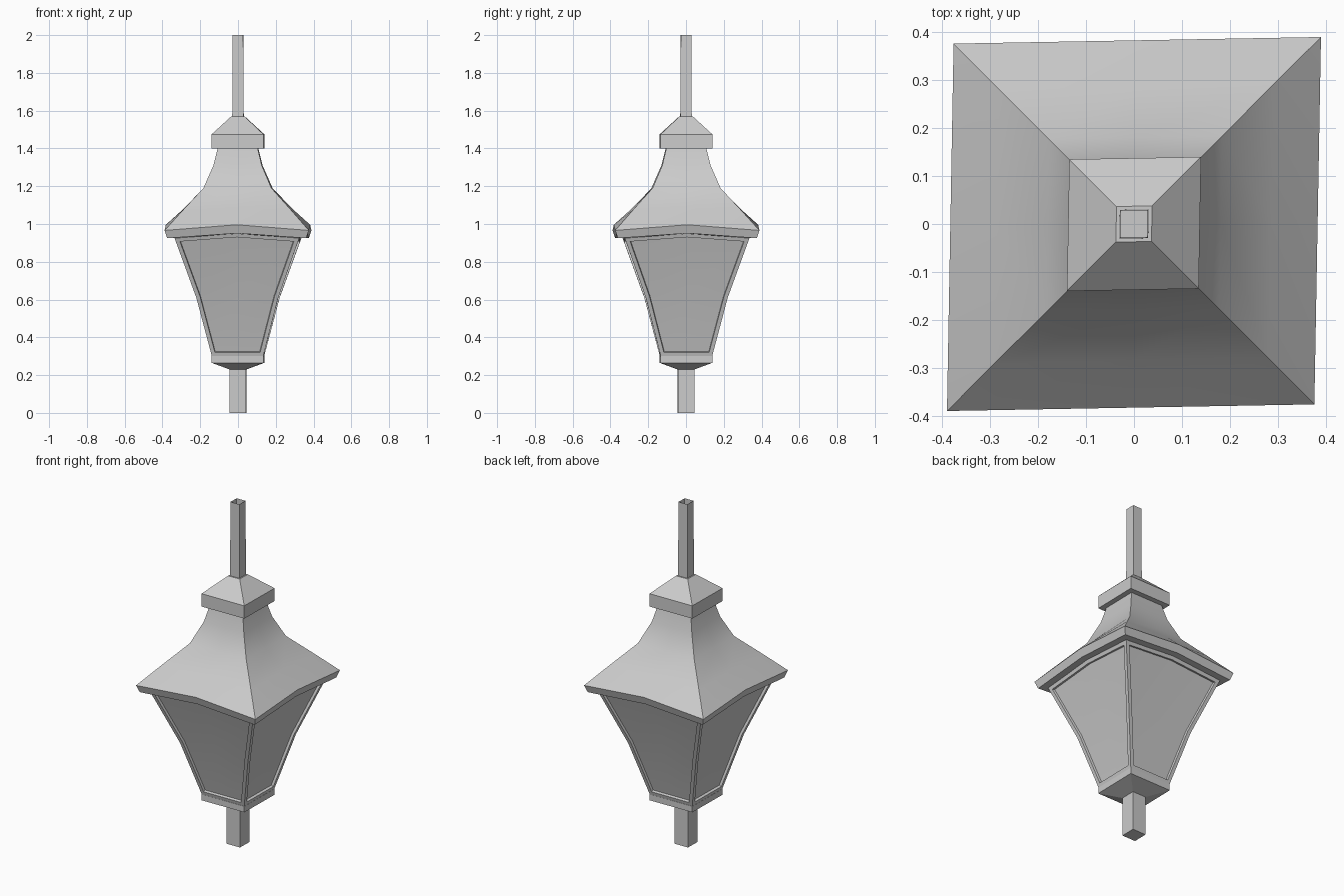
import bpy, bmesh, math

if "Cube" in bpy.data.objects:
    bpy.data.objects.remove(bpy.data.objects["Cube"])

SHEAR = 0.018  # slight skew of the square plan


def square_ring(bm, half, z, lift, mids):
    """Square ring of corners, optionally with raised side midpoints."""
    pts = []
    corners = [(-1, -1), (1, -1), (1, 1), (-1, 1)]
    for i, (x, y) in enumerate(corners):
        nx, ny = corners[(i + 1) % 4]
        pts.append((x * half, y * half, z))
        if mids:
            pts.append(((x + nx) / 2 * half, (y + ny) / 2 * half, z + lift))
    return [bm.verts.new((x + SHEAR * y, y + SHEAR * x, h)) for x, y, h in pts]


def loft(name, profile, mids=False, bottom=False, top=False, smooth=False, panels=False):
    """Skin square rings given as (half width, z, midpoint lift)."""
    bm = bmesh.new()
    rings = [square_ring(bm, p[0], p[1], p[2] if len(p) > 2 else 0, mids) for p in profile]
    n = len(rings[0])
    sides = [[] for _ in range(4)]
    for a, b in zip(rings, rings[1:]):
        for i in range(n):
            j = (i + 1) % n
            f = bm.faces.new((a[i], a[j], b[j], b[i]))
            sides[i * 4 // n].append(f)
    if bottom:
        bm.faces.new(rings[0][::-1])
    if top:
        bm.faces.new(rings[-1])
    bm.normal_update()
    if panels:
        # frame border, then recessed pane on each side
        for region in sides:
            bmesh.ops.inset_region(bm, faces=region, thickness=0.021,
                                   use_boundary=True, use_even_offset=True)
            bm.normal_update()
            bmesh.ops.inset_region(bm, faces=region, thickness=0.002, depth=-0.014,
                                   use_boundary=True, use_even_offset=True)
            bm.normal_update()
    me = bpy.data.meshes.new(name)
    bm.to_mesh(me)
    bm.free()
    ob = bpy.data.objects.new(name, me)
    bpy.context.collection.objects.link(ob)
    if smooth:
        bpy.ops.object.select_all(action='DESELECT')
        ob.select_set(True)
        bpy.context.view_layer.objects.active = ob
        bpy.ops.object.shade_smooth_by_angle(angle=math.radians(32))
    return ob


# Posts: closed stub below, open tube above
loft("lower_post", [(0.044, 0), (0.044, 0.235)], bottom=True)
loft("upper_post", [(0.030, 1.565), (0.028, 2.0)])

# Flared base under the glass
loft("lantern_base", [(0.044, 0.23), (0.137, 0.265), (0.137, 0.30), (0.125, 0.30)])

# Tapered body with framed, recessed panes
loft("glass_body", [(0.136, 0.30), (0.217, 0.61), (0.33, 0.925, 0.025)],
     mids=True, smooth=True, panels=True)

# Concave roof with arched eaves and a flat soffit
loft("roof", [(0.30, 0.925, 0.026), (0.368, 0.925, 0.026), (0.382, 0.966, 0.03),
              (0.285, 1.075, 0.008), (0.18, 1.19), (0.128, 1.31), (0.105, 1.405)],
     mids=True, smooth=True)

# Chimney cap
loft("roof_cap", [(0.10, 1.40), (0.137, 1.40), (0.137, 1.475), (0.037, 1.568)], top=True)
